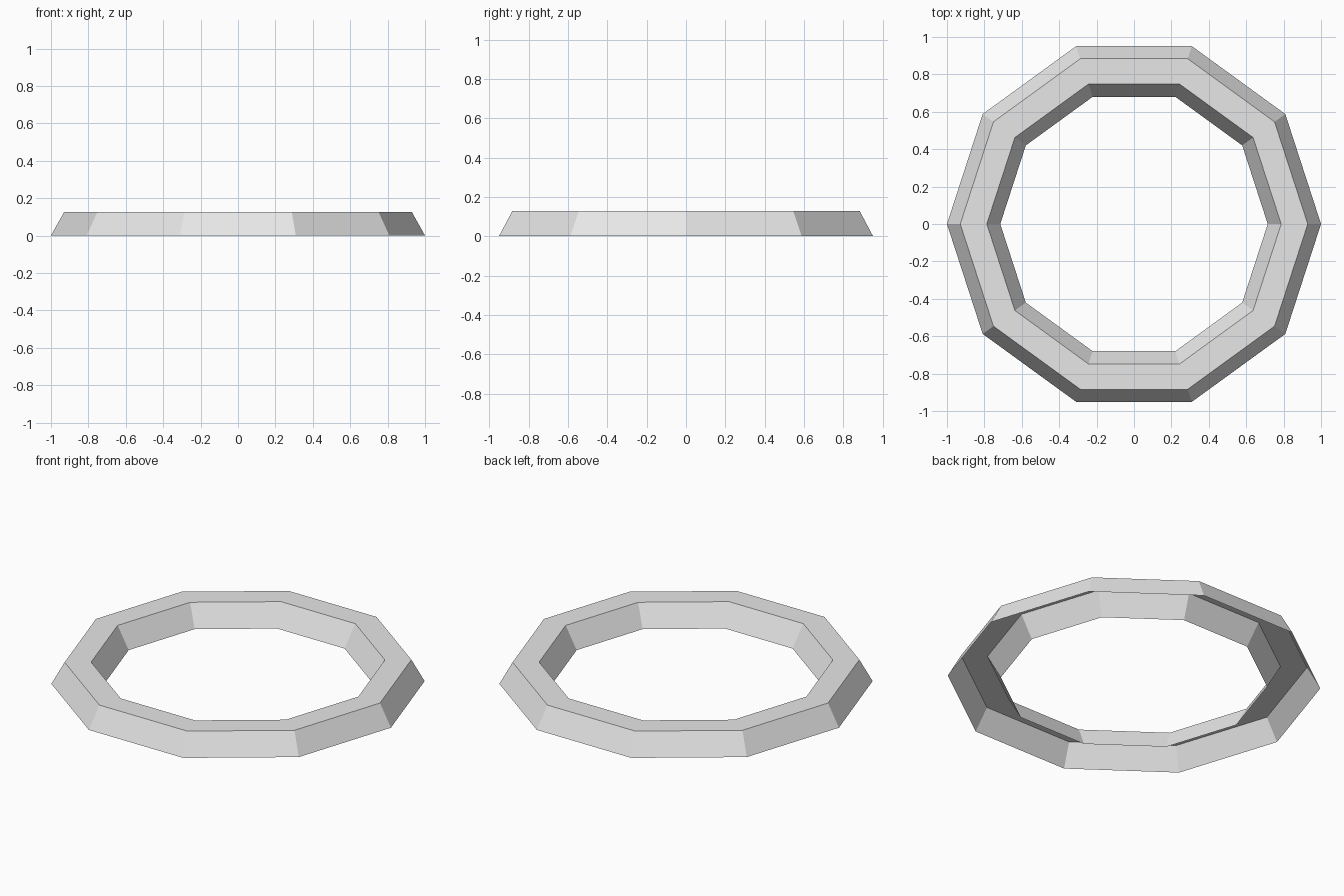
import bpy, bmesh, math

if "Cube" in bpy.data.objects:
    bpy.data.objects.remove(bpy.data.objects["Cube"])

SIDES = 10
# Open-bottomed cross-section (radius, height): outer slope, flat top, inner slope
PROFILE = [(1.0, 0.0), (0.929, 0.127), (0.787, 0.127), (0.715, 0.0)]

# Sweep the profile around a ten-sided ring
bm = bmesh.new()
rings = []
for i in range(SIDES):
    a = 2 * math.pi * i / SIDES
    rings.append([bm.verts.new((r * math.cos(a), r * math.sin(a), z)) for r, z in PROFILE])
for i in range(SIDES):
    p, q = rings[i], rings[(i + 1) % SIDES]
    for j in range(len(PROFILE) - 1):
        bm.faces.new((p[j], q[j], q[j + 1], p[j + 1]))

mesh = bpy.data.meshes.new("ring")
bm.to_mesh(mesh)
bm.free()

# Plain light grey
grey = bpy.data.materials.new("light grey")
grey.diffuse_color = (0.8, 0.8, 0.8, 1)
grey.use_nodes = True
grey.node_tree.nodes["Principled BSDF"].inputs["Base Color"].default_value = grey.diffuse_color
mesh.materials.append(grey)

ring = bpy.data.objects.new("ring", mesh)
bpy.context.collection.objects.link(ring)
